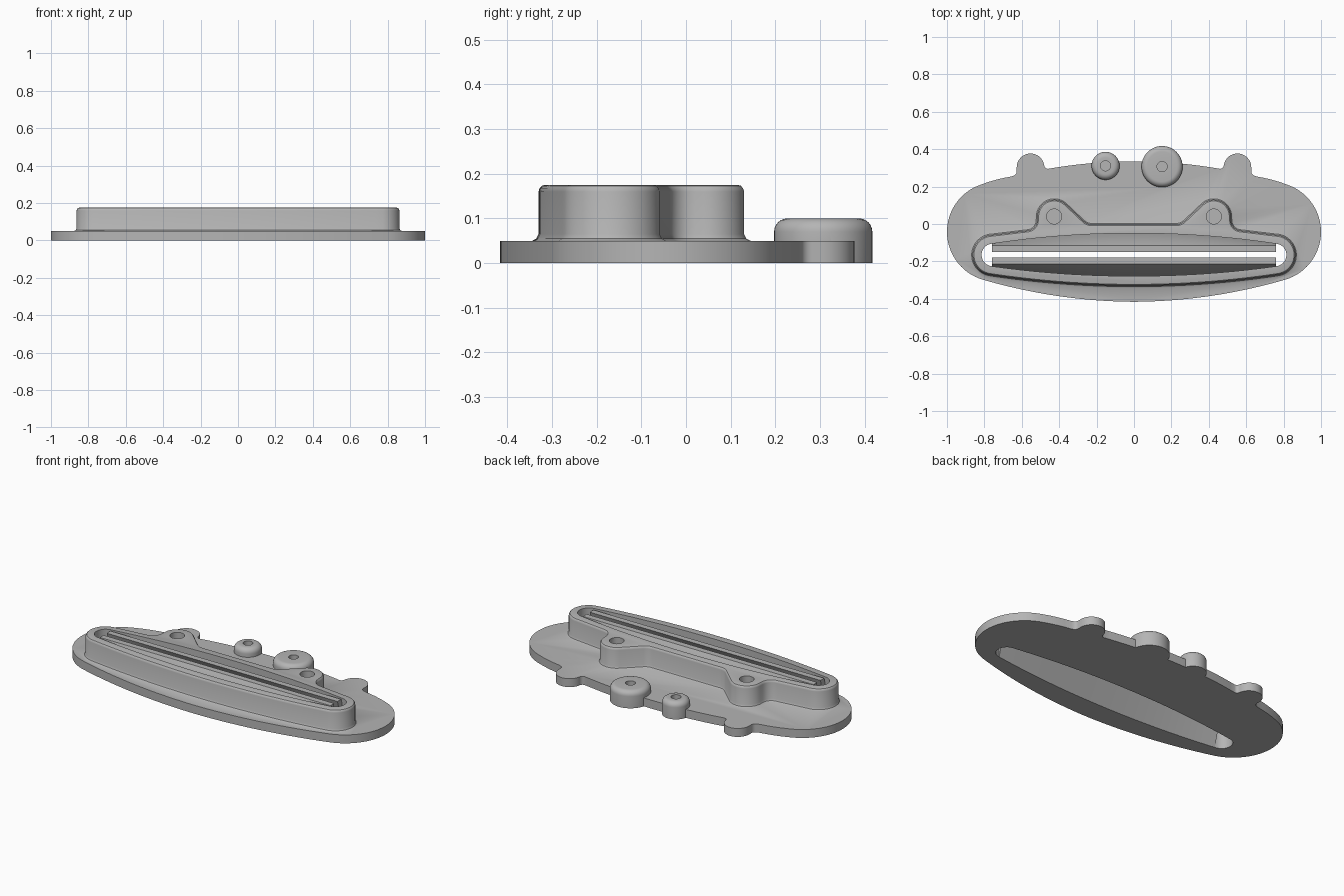
import bpy, bmesh, math
from mathutils import Vector

if "Cube" in bpy.data.objects:
    bpy.data.objects.remove(bpy.data.objects["Cube"])

grey = bpy.data.materials.new("plain grey")
grey.use_nodes = True
grey.diffuse_color = (0.46, 0.46, 0.46, 1)
grey.node_tree.nodes["Principled BSDF"].inputs["Base Color"].default_value = (0.46, 0.46, 0.46, 1)


def arc(a, b, c, n=12):
    """Points of the circular arc from a through b to c."""
    (ax, ay), (bx, by), (cx, cy) = a, b, c
    d = 2 * (ax * (by - cy) + bx * (cy - ay) + cx * (ay - by))
    sa, sb, sc = ax * ax + ay * ay, bx * bx + by * by, cx * cx + cy * cy
    ox = (sa * (by - cy) + sb * (cy - ay) + sc * (ay - by)) / d
    oy = (sa * (cx - bx) + sb * (ax - cx) + sc * (bx - ax)) / d
    r = math.hypot(ax - ox, ay - oy)
    start = math.atan2(ay - oy, ax - ox)
    sweep = (math.atan2(cy - oy, cx - ox) - start) % math.tau
    if (bx - ax) * (cy - ay) - (by - ay) * (cx - ax) < 0:
        sweep -= math.tau
    return [(ox + r * math.cos(start + sweep * i / n),
             oy + r * math.sin(start + sweep * i / n)) for i in range(n + 1)]


def mirrored(half):
    """Close a right-hand outline, bottom centre to top centre, across x = 0."""
    pts = []
    for p in half:
        if not pts or math.dist(p, pts[-1]) > 0.002:
            pts.append(p)
    return pts + [(-x, y) for x, y in reversed(pts) if x > 0.001]


def offset(pts, dist):
    """Move a counter-clockwise outline outward."""
    out = []
    for i, p in enumerate(pts):
        p = Vector(p)
        e1 = (p - Vector(pts[i - 1])).normalized()
        e2 = (Vector(pts[(i + 1) % len(pts)]) - p).normalized()
        n = Vector((e1.y + e2.y, -e1.x - e2.x)).normalized()
        out.append(tuple(p + n * dist / max(n.dot((e1.y, -e1.x)), 0.5)))
    return out


def circle(x, y, r, n=40):
    return [(x + r * math.cos(math.tau * i / n), y + r * math.sin(math.tau * i / n))
            for i in range(n)]


def loft(name, rings):
    """Skin a list of equal-length 3D rings and cap both ends."""
    bm = bmesh.new()
    rows = [[bm.verts.new(p) for p in ring] for ring in rings]
    for lo, hi in zip(rows, rows[1:]):
        for i in range(len(lo)):
            bm.faces.new((lo[i - 1], lo[i], hi[i], hi[i - 1]))
    bm.faces.new(rows[0])
    bm.faces.new(rows[-1])
    bmesh.ops.recalc_face_normals(bm, faces=bm.faces)
    mesh = bpy.data.meshes.new(name)
    bm.to_mesh(mesh)
    bm.free()
    mesh.materials.append(grey)
    obj = bpy.data.objects.new(name, mesh)
    bpy.context.collection.objects.link(obj)
    return obj


def level(pts, z):
    return [(x, y, z) for x, y in pts]


def prism(name, pts, z0, z1):
    return loft(name, [level(pts, z0), level(pts, z1)])


def select(obj):
    bpy.ops.object.select_all(action="DESELECT")
    obj.select_set(True)
    bpy.context.view_layer.objects.active = obj


def combine(obj, other, operation):
    mod = obj.modifiers.new(operation, "BOOLEAN")
    mod.operation, mod.solver, mod.object = operation, "EXACT", other
    select(obj)
    bpy.ops.object.modifier_apply(modifier=mod.name)
    bpy.data.objects.remove(other)


# Base plate with two rounded ears
plate_outline = mirrored(
    arc((0, -0.416), (0.4, -0.386), (0.8, -0.3), 20)
    + arc((0.8, -0.3), (1, -0.045), (0.82, 0.21), 28)
    + arc((0.82, 0.21), (0.74, 0.236), (0.655, 0.254), 4)
    + arc((0.64, 0.26), (0.63, 0.27), (0.627, 0.282), 4)
    + arc((0.627, 0.305), (0.553, 0.377), (0.479, 0.305), 18)
    + arc((0.479, 0.312), (0.473, 0.3), (0.46, 0.295), 4)
    + arc((0.46, 0.295), (0.23, 0.325), (0, 0.335), 12))
body = prism("base_plate", plate_outline, 0, 0.05)

# Raised rim with screw lugs, filleted foot and rounded top edge
rim_outline = mirrored(
    arc((0, -0.33), (0.39, -0.315), (0.775, -0.271), 20)
    + arc((0.775, -0.271), (0.863, -0.165), (0.755, -0.058), 18)
    + arc((0.575, -0.036), (0.535, -0.02), (0.518, 0.02), 6)
    + arc((0.517, 0.04), (0.427, 0.13), (0.363, 0.104), 16)
    + arc((0.268, 0.014), (0.25, 0.003), (0.225, -0.002), 5)
    + [(0, -0.002)])
rim_profile = [(0.014, 0.03), (0.014, 0.05), (0.005, 0.055), (0.0, 0.065), (0.0, 0.16),
               (-0.002, 0.167), (-0.007, 0.173), (-0.014, 0.175)]
combine(body, loft("raised_rim", [level(offset(rim_outline, d), z)
                                  for d, z in rim_profile]), "UNION")

# Round bosses with blind holes at the back edge
for x, y, r in ((0.15, 0.307, 0.11), (-0.152, 0.311, 0.075)):
    fillet = [(r - 0.03 + 0.03 * math.cos(a), 0.07 + 0.03 * math.sin(a))
              for a in (math.pi / 2 * i / 6 for i in range(7))]
    profile = [(r, 0)] + fillet + [(0.027, 0.1), (0.027, 0.06)]
    combine(body, loft("round_boss", [level(circle(x, y, q, 48), z)
                                      for q, z in profile]), "UNION")

# Long slot through plate and rim, blind holes in the lugs
slot_outline = mirrored(
    arc((0, -0.278), (0.39, -0.265), (0.765, -0.225), 20)
    + arc((0.765, -0.225), (0.815, -0.165), (0.755, -0.105), 16)
    + arc((0.755, -0.105), (0.39, -0.064), (0, -0.05), 20))
combine(body, prism("slot_cutter", slot_outline, -0.1, 0.3), "DIFFERENCE")
for side in (-1, 1):
    combine(body, prism("hole_cutter", circle(side * 0.427, 0.04, 0.04), 0.06, 0.3),
            "DIFFERENCE")

# Two slanted jaws converging on a narrow slit inside the slot
TOP, SLIT, FLAT, LENGTH, MIDDLE = 0.172, 0.015, 0.05, 0.758, -0.164
jaws = []
for side, name in ((1, "back_jaw"), (-1, "front_jaw")):
    rings = []
    for i in range(25):
        u = i / 12 - 1
        wall = 0.116 - 0.054 * u * u
        joint = TOP * (FLAT - SLIT) / (wall - SLIT)
        section = [(wall, 0.001), (SLIT, TOP), (FLAT, TOP), (wall, joint)]
        rings.append([(u * LENGTH, MIDDLE + side * w, z) for w, z in section])
    jaws.append(loft(name, rings))

for obj in [body] + jaws:
    select(obj)
    bpy.ops.object.shade_smooth_by_angle(angle=math.radians(32))
